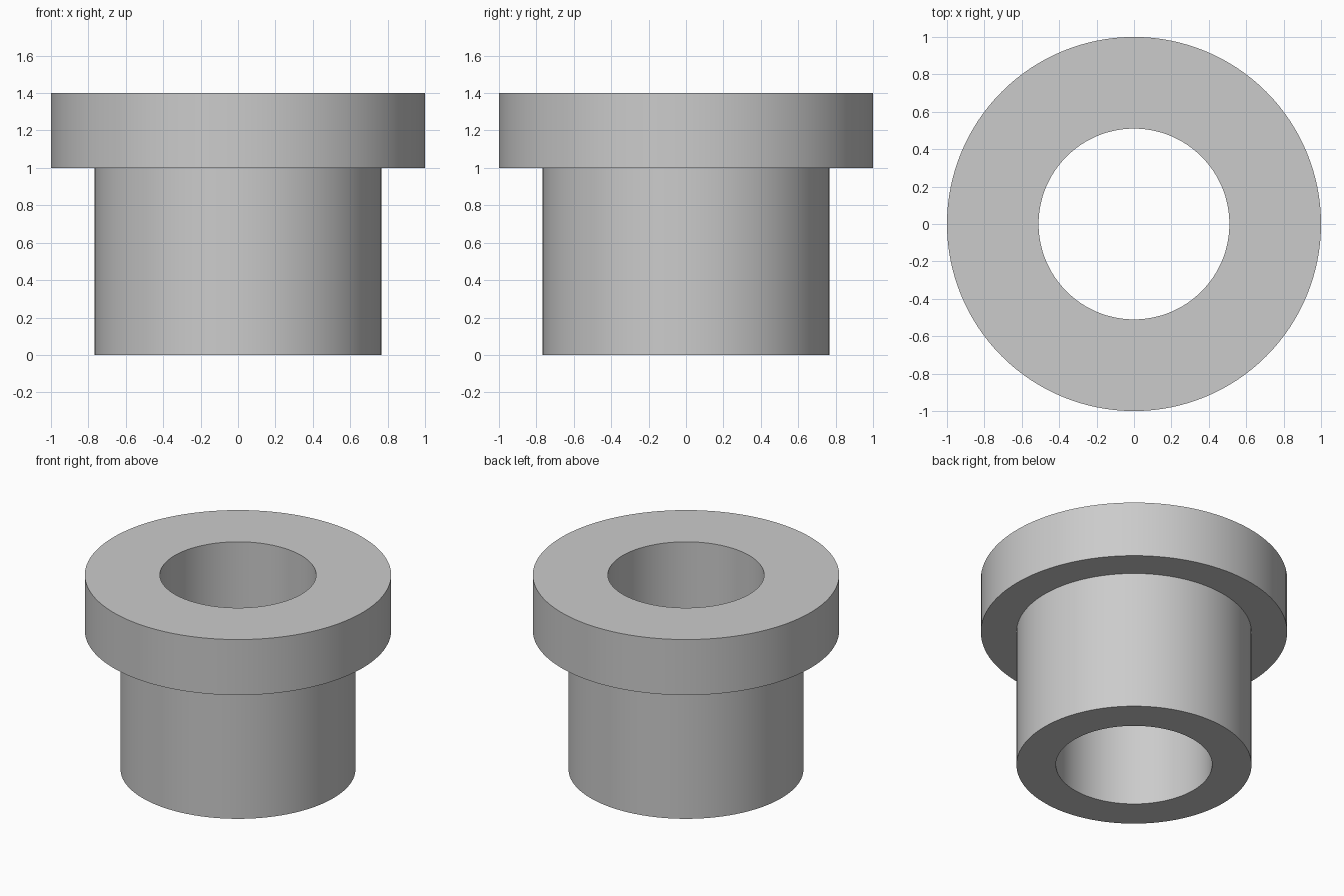
import bpy
import bmesh
import math

cube = bpy.data.objects.get("Cube")
if cube:
    bpy.data.objects.remove(cube, do_unlink=True)

SEGMENTS = 128
BORE, BODY, FLANGE = 0.51, 0.767, 1.0
SHOULDER, TOP = 1.0, 1.4

# Plain grey metal
grey = bpy.data.materials.new("grey_metal")
grey.use_nodes = True
colour = (0.6, 0.6, 0.6, 1.0)
grey.diffuse_color = colour
grey.node_tree.nodes["Principled BSDF"].inputs["Base Color"].default_value = colour

# Closed half section (radius, height), revolved about z
section = [(BORE, 0), (BODY, 0), (BODY, SHOULDER),
           (FLANGE, SHOULDER), (FLANGE, TOP), (BORE, TOP)]


def revolve(name, profile, material):
    bm = bmesh.new()
    rings = []
    for i in range(SEGMENTS):
        a = math.tau * i / SEGMENTS
        rings.append([bm.verts.new((r * math.cos(a), r * math.sin(a), z))
                      for r, z in profile])
    for i, ring in enumerate(rings):
        after = rings[(i + 1) % SEGMENTS]
        for j in range(len(profile)):
            k = (j + 1) % len(profile)
            bm.faces.new((ring[j], after[j], after[k], ring[k]))
    bmesh.ops.recalc_face_normals(bm, faces=bm.faces)
    mesh = bpy.data.meshes.new(name)
    bm.to_mesh(mesh)
    bm.free()
    mesh.materials.append(material)
    obj = bpy.data.objects.new(name, mesh)
    bpy.context.collection.objects.link(obj)
    return obj


# Flanged bushing with a through bore
bushing = revolve("flanged_bushing", section, grey)
bpy.ops.object.select_all(action="DESELECT")
bushing.select_set(True)
bpy.context.view_layer.objects.active = bushing
bpy.ops.object.shade_smooth_by_angle(angle=math.radians(30))
